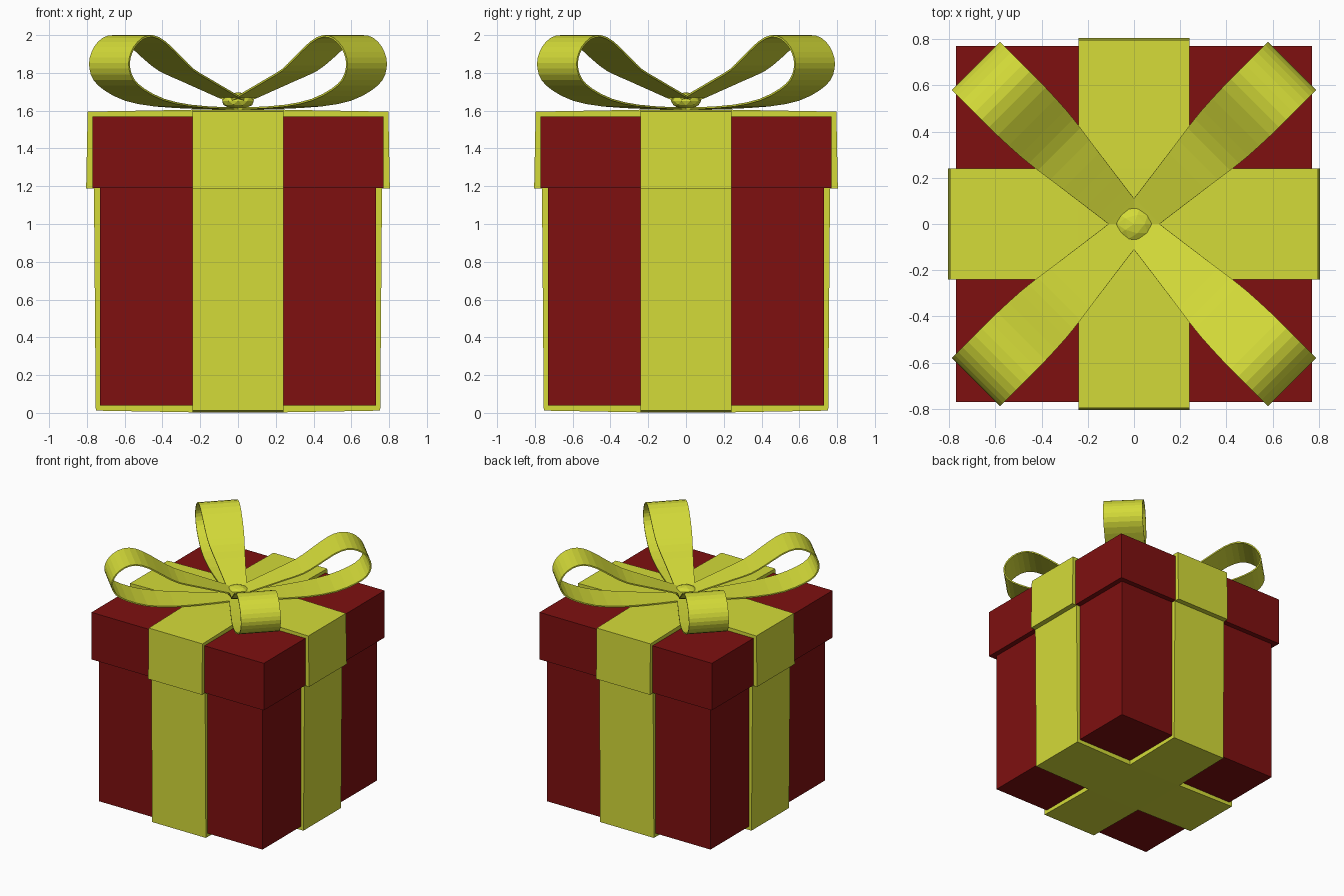
import bpy, bmesh, math
from mathutils import Matrix, Vector

if "Cube" in bpy.data.objects:
    bpy.data.objects.remove(bpy.data.objects["Cube"])


def material(name, rgb):
    m = bpy.data.materials.new(name)
    m.diffuse_color = (*rgb, 1)
    m.use_nodes = True
    m.node_tree.nodes["Principled BSDF"].inputs["Base Color"].default_value = m.diffuse_color
    return m


RED = material("dark red paper", (0.21, 0.005, 0.005))
YELLOW = material("yellow ribbon", (0.66, 0.71, 0.04))


def finish(name, bm, mat):
    bmesh.ops.recalc_face_normals(bm, faces=bm.faces)
    me = bpy.data.meshes.new(name)
    bm.to_mesh(me)
    bm.free()
    me.materials.append(mat)
    ob = bpy.data.objects.new(name, me)
    bpy.context.collection.objects.link(ob)
    return ob


def box(name, half, z0, z1, mat):
    bm = bmesh.new()
    bmesh.ops.create_cube(bm, size=1)
    bmesh.ops.scale(bm, vec=(2 * half, 2 * half, z1 - z0), verts=bm.verts)
    bmesh.ops.translate(bm, vec=(0, 0, (z0 + z1) / 2), verts=bm.verts)
    return finish(name, bm, mat)


def cross_ribbon(name, w, bottom, top):
    """Plus-shaped band; bottom and top are (reach, z at arm tip, z at centre)."""
    bm = bmesh.new()
    rings = []
    for reach, z_tip, z_mid in (bottom, top):
        ring = []
        for k in range(4):
            rot = Matrix.Rotation(k * math.pi / 2, 3, 'Z')
            for p in ((reach, -w, z_tip), (reach, w, z_tip), (w, w, z_mid)):
                ring.append(bm.verts.new(rot @ Vector(p)))
        # centre square and four arms
        bm.faces.new([ring[i] for i in (2, 5, 8, 11)])
        for k in range(4):
            bm.faces.new([ring[3 * k - 1], ring[3 * k], ring[3 * k + 1], ring[3 * k + 2]])
        rings.append(ring)
    low, high = rings
    for i in range(12):
        j = (i + 1) % 12
        bm.faces.new((low[i], low[j], high[j], high[i]))
    return finish(name, bm, YELLOW)


def smooth_path(pts, n):
    """Catmull-Rom curve through the points."""
    p = [Vector(q) for q in pts]
    p = [2 * p[0] - p[1]] + p + [2 * p[-1] - p[-2]]
    out = []
    for i in range(1, len(p) - 2):
        a, b, c, d = p[i - 1:i + 3]
        for k in range(n):
            t = k / n
            out.append(0.5 * (2 * b + (c - a) * t + (2 * a - 5 * b + 4 * c - d) * t * t
                              + (3 * b - a - 3 * c + d) * t ** 3))
    return out + [p[-2]]


# Box and lid
box("box_body", 0.73, 0.04, 1.25, RED)
box("box_lid", 0.77, 1.19, 1.57, RED)

# Ribbon bands around body and lid
cross_ribbon("body_ribbon", 0.24, (0.753, 0.012, 0.003), (0.763, 1.22, 1.22))
cross_ribbon("lid_ribbon", 0.24, (0.804, 1.187, 1.187), (0.796, 1.595, 1.605))

# Bow loop centre line: (distance from centre, height, half width)
LOOP = [(0, 1.65, .068), (.08, 1.677, .078), (.2, 1.72, .094), (.325, 1.765, .111),
        (.46, 1.815, .13), (.56, 1.876, .141), (.69, 1.962, .147), (.785, 1.995, .148),
        (.865, 1.98, .148), (.925, 1.935, .148), (.957, 1.88, .148), (.96, 1.825, .148),
        (.93, 1.765, .148), (.85, 1.712, .148), (.7, 1.658, .147), (.49, 1.627, .132),
        (.21, 1.614, .096), (0, 1.612, .068)]

for k in range(4):
    bm = bmesh.new()
    rot = Matrix.Rotation(math.pi / 4 + k * math.pi / 2, 3, 'Z')
    prev = None
    for r, z, w in smooth_path(LOOP, 2):
        pair = [bm.verts.new(rot @ Vector((r, s * w, z))) for s in (-1, 1)]
        if prev:
            bm.faces.new((prev[0], prev[1], pair[1], pair[0]))
        prev = pair
    loop = finish(f"bow_loop_{k + 1}", bm, YELLOW)
    mod = loop.modifiers.new("thickness", 'SOLIDIFY')
    mod.thickness = 0.01
    mod.offset = 0

# Faceted knot
bm = bmesh.new()
bmesh.ops.create_icosphere(bm, subdivisions=2, radius=1)
bmesh.ops.scale(bm, vec=(0.088, 0.08, 0.045), verts=bm.verts)
bmesh.ops.translate(bm, vec=(0, 0, 1.652), verts=bm.verts)
finish("bow_knot", bm, YELLOW)
